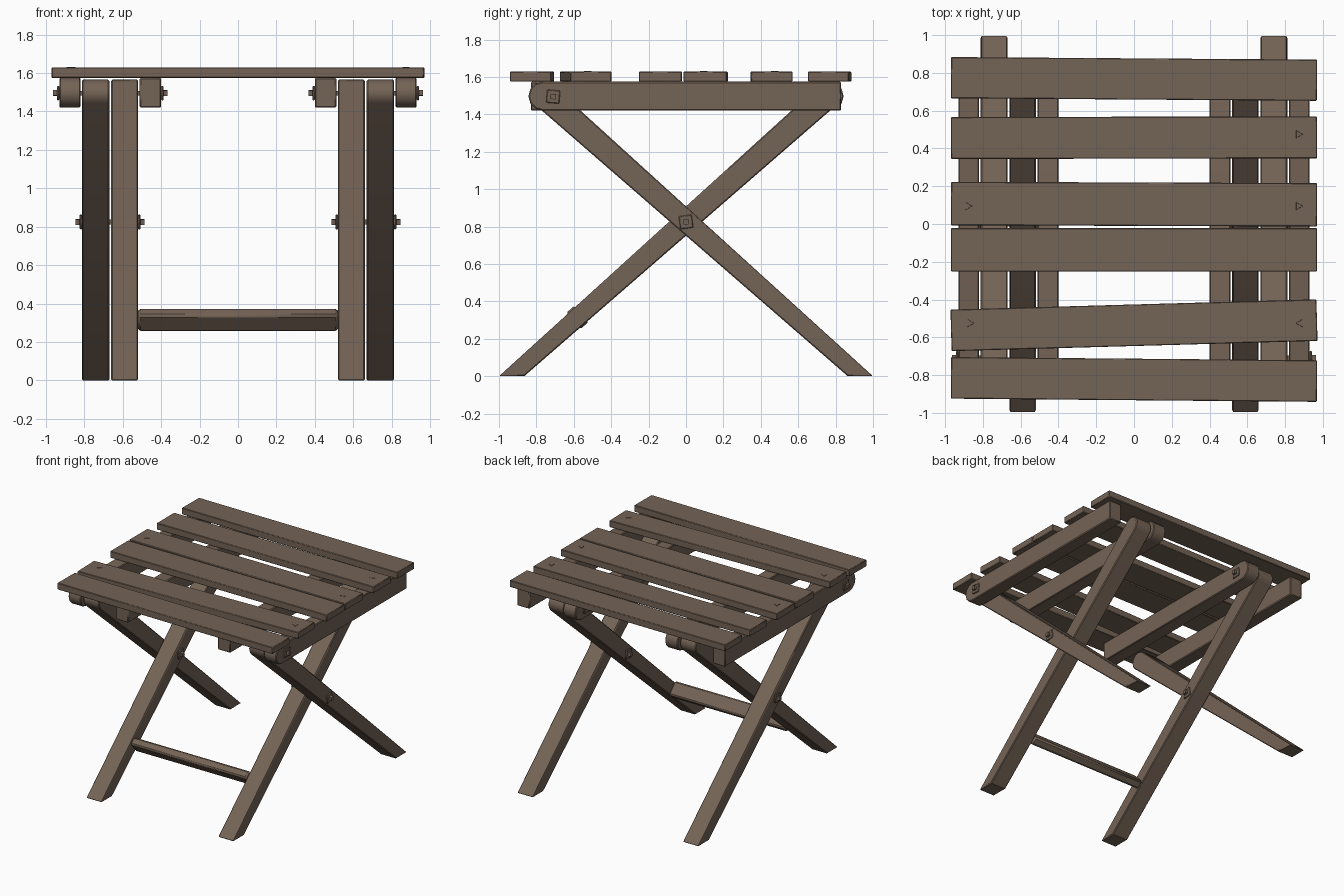
import bpy, bmesh, math
from mathutils import Matrix

if "Cube" in bpy.data.objects:
    bpy.data.objects.remove(bpy.data.objects["Cube"])

wood = bpy.data.materials.new("weathered brown wood")
wood.diffuse_color = (0.175, 0.125, 0.092, 1)
wood.use_nodes = True
wood.node_tree.nodes["Principled BSDF"].inputs["Base Color"].default_value = wood.diffuse_color


def finish(name, bm, bevel=0.0):
    bmesh.ops.recalc_face_normals(bm, faces=bm.faces[:])
    me = bpy.data.meshes.new(name)
    bm.to_mesh(me)
    bm.free()
    me.materials.append(wood)
    ob = bpy.data.objects.new(name, me)
    bpy.context.collection.objects.link(ob)
    if bevel:
        m = ob.modifiers.new("soft edges", 'BEVEL')
        m.width = bevel
        m.segments = 1
        m.limit_method = 'ANGLE'
        m.angle_limit = math.radians(50)
    bpy.ops.object.select_all(action='DESELECT')
    ob.select_set(True)
    bpy.context.view_layer.objects.active = ob
    bpy.ops.object.shade_smooth_by_angle(angle=math.radians(35))
    return ob


def extrude_yz(name, pts, x0, x1, bevel=0.0):
    """Extrude a (y, z) outline between two x positions."""
    bm = bmesh.new()
    f = bm.faces.new([bm.verts.new((x0, y, z)) for y, z in pts])
    new = bmesh.ops.extrude_face_region(bm, geom=[f])["geom"]
    vs = [v for v in new if isinstance(v, bmesh.types.BMVert)]
    bmesh.ops.translate(bm, verts=vs, vec=(x1 - x0, 0, 0))
    return finish(name, bm, bevel)


def box(name, loc, size, rot=None, bevel=0.0):
    bm = bmesh.new()
    m = Matrix.Translation(loc) @ (rot or Matrix()) @ Matrix.Diagonal((*size, 1))
    bmesh.ops.create_cube(bm, size=1, matrix=m)
    return finish(name, bm, bevel)


def arc(cy, cz, r, a0, a1, n):
    return [(cy + r * math.cos(math.radians(a0 + (a1 - a0) * i / n)),
             cz + r * math.sin(math.radians(a0 + (a1 - a0) * i / n))) for i in range(n + 1)]


def bolt(name, x, y, z, out, tilt):
    """Square washer with a small nut; out is the x direction it points."""
    r = Matrix.Rotation(math.radians(tilt), 4, 'X')
    box(name + "_washer", (x + out * 0.006, y, z), (0.012, 0.07, 0.07), r, 0.004)
    box(name + "_nut", (x + out * 0.016, y, z), (0.034, 0.028, 0.028), r)


# leg outline: foot cut flat on the floor, rounded top end
leg = [(0.865, 0), (1.0, 0)] + arc(-0.75, 1.495, 0.07, 48, 228, 8)
# seat rail outline: rounded at the bolted end, square at the other
rail = [(0.83, 1.42), (0.83, 1.575)] + arc(-0.765, 1.4975, 0.0775, 90, 270, 6)


def flip(pts):
    return [(-y, z) for y, z in pts]


for s, side in ((1, "right"), (-1, "left")):
    extrude_yz(side + "_outer_leg", leg, s * 0.67, s * 0.812, 0.006)
    extrude_yz(side + "_inner_leg", flip(leg), s * 0.52, s * 0.66, 0.006)
    extrude_yz(side + "_outer_rail", rail, s * 0.82, s * 0.93, 0.006)
    extrude_yz(side + "_inner_rail", flip(rail), s * 0.40, s * 0.512, 0.006)
    # crossing bolts and rail bolts
    bolt(side + "_pivot_outer", s * 0.812, 0, 0.825, s, 8)
    bolt(side + "_pivot_inner", s * 0.52, 0, 0.825, -s, 8)
    bolt(side + "_rail_outer", s * 0.93, -0.71, 1.495, s, -5)
    bolt(side + "_rail_inner", s * 0.40, 0.71, 1.495, -s, 5)
    # pins hidden in the joints
    box(side + "_pivot_pin", (s * 0.665, 0, 0.825), (0.28, 0.025, 0.025))
    box(side + "_outer_pin", (s * 0.81, -0.71, 1.495), (0.2, 0.025, 0.025))
    box(side + "_inner_pin", (s * 0.52, 0.71, 1.495), (0.2, 0.025, 0.025))

# stretcher between the inner legs
box("stretcher", (0, -0.58, 0.315), (1.04, 0.065, 0.115),
    Matrix.Rotation(math.radians(41.5), 4, 'X'), 0.012)

# seat slats: y centre, width, turn in degrees
slats = [(0.768, 0.218, -0.4), (0.457, 0.222, 0.1), (0.105, 0.23, -0.2),
         (-0.137, 0.23, 0.0), (-0.536, 0.22, 1.6), (-0.823, 0.22, -0.5)]
for i, (y, w, turn) in enumerate(slats):
    box(f"slat_{i + 1}", (0, y, 1.602), (1.938, w, 0.054),
        Matrix.Rotation(math.radians(turn), 4, 'Z'), 0.004)

# small three-sided nail heads
for i, (x, y, a) in enumerate([(0.87, 0.475, 180), (0.87, 0.095, 180), (-0.88, 0.095, 180),
                               (-0.87, -0.525, 180), (0.88, -0.525, 0)]):
    bm = bmesh.new()
    m = Matrix.Translation((x, y, 1.629)) @ Matrix.Rotation(math.radians(a + 90), 4, 'Z')
    bmesh.ops.create_cone(bm, cap_ends=True, segments=3, radius1=0.026, radius2=0.022,
                          depth=0.006, matrix=m)
    finish(f"nail_{i + 1}", bm)
